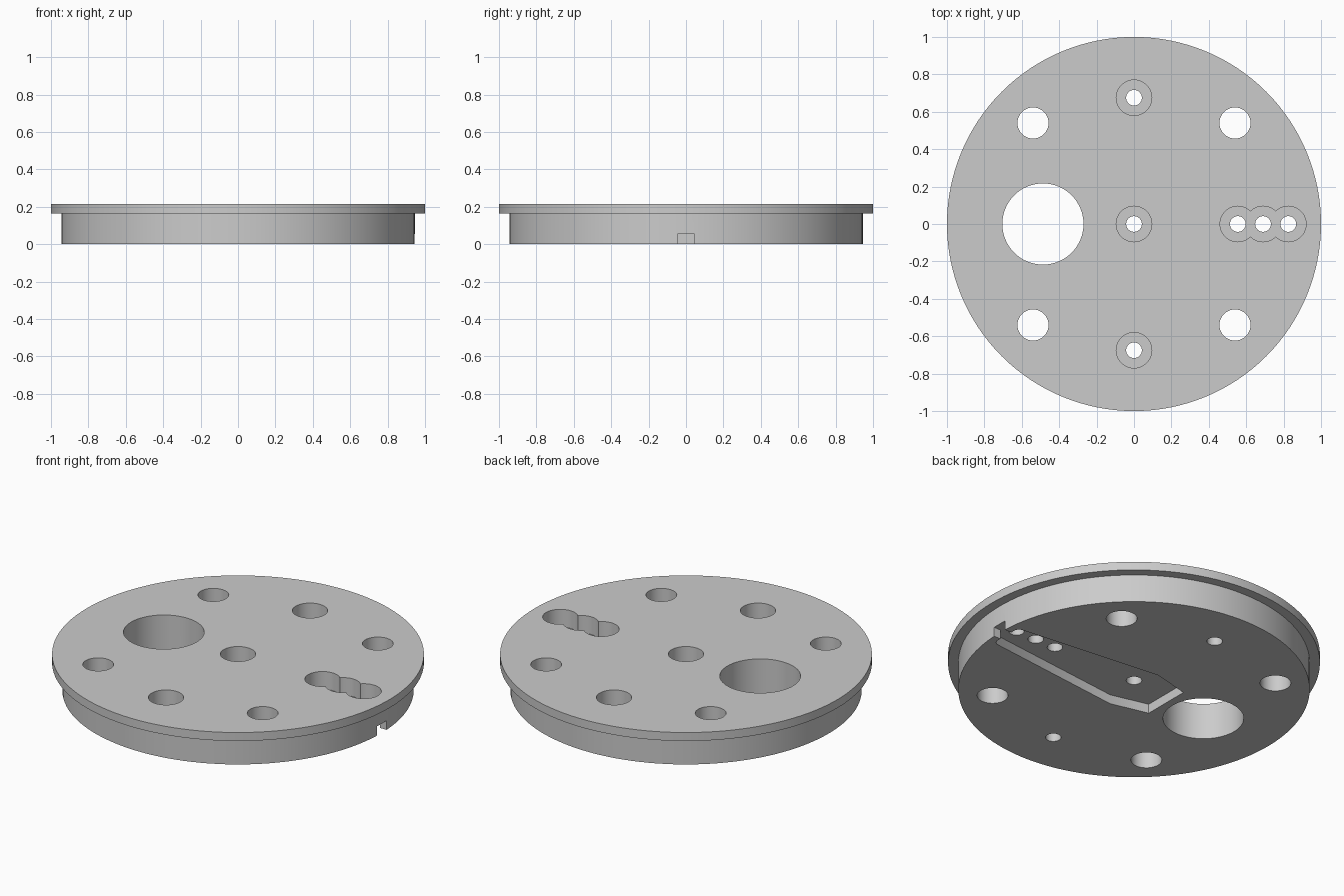
import bpy, bmesh, math

cube = bpy.data.objects.get("Cube")
if cube:
    bpy.data.objects.remove(cube, do_unlink=True)

grey = bpy.data.materials.new("plain grey")
grey.use_nodes = True
colour = (0.6, 0.6, 0.6, 1)
grey.diffuse_color = colour
grey.node_tree.nodes["Principled BSDF"].inputs["Base Color"].default_value = colour

TOP = 0.215          # top of the flange
FLANGE = 0.165       # underside of the flange
BORE_FLOOR = 0.11    # floor of the counterbores
SLOT_TOP = 0.055     # ceiling of the slot underneath


def make_object(name, bm):
    bmesh.ops.recalc_face_normals(bm, faces=bm.faces)
    mesh = bpy.data.meshes.new(name)
    bm.to_mesh(mesh)
    bm.free()
    mesh.materials.append(grey)
    obj = bpy.data.objects.new(name, mesh)
    bpy.context.collection.objects.link(obj)
    return obj


def prism(name, outline, z0, z1):
    bm = bmesh.new()
    base = bm.faces.new([bm.verts.new((x, y, z0)) for x, y in outline])
    side = bmesh.ops.extrude_face_region(bm, geom=[base])["geom"]
    verts = [v for v in side if isinstance(v, bmesh.types.BMVert)]
    bmesh.ops.translate(bm, verts=verts, vec=(0, 0, z1 - z0))
    # extrusion drops the starting face, so close the open end
    bmesh.ops.holes_fill(bm, edges=[e for e in bm.edges if e.is_boundary])
    return make_object(name, bm)


def circle(x, y, r, n=64):
    angles = [2 * math.pi * i / n for i in range(n)]
    return [(x + r * math.cos(a), y + r * math.sin(a)) for a in angles]


def cut(body, cutter):
    cutter.hide_render = True
    mod = body.modifiers.new("cut", 'BOOLEAN')
    mod.operation = 'DIFFERENCE'
    mod.solver = 'EXACT'
    mod.object = cutter
    bpy.context.view_layer.objects.active = body
    bpy.ops.object.modifier_apply(modifier=mod.name)
    bpy.data.objects.remove(cutter, do_unlink=True)


# Stepped disc: a wide flange over a slightly narrower body
profile = [(0.945, 0), (0.945, FLANGE), (1, FLANGE), (1, TOP)]
bm = bmesh.new()
rings = [[bm.verts.new((x, y, z)) for x, y in circle(0, 0, r, 128)] for r, z in profile]
for low, high in zip(rings, rings[1:]):
    for i in range(len(low)):
        bm.faces.new((low[i - 1], low[i], high[i], high[i - 1]))
bm.faces.new(rings[0])
bm.faces.new(rings[-1])
disc = make_object("flanged_disc", bm)

# Tapered slot underneath, with a narrow neck opening on the rim
half = [(1.1, 0.045), (0.9, 0.045), (0.9, 0.075), (0.893, 0.092), (0.876, 0.102),
        (0, 0.2), (-0.225, 0.145)]
outline = half + [(x, -y) for x, y in reversed(half)]
cut(disc, prism("slot_cutter", outline, -0.1, SLOT_TOP))

# Plain through holes
plain = [(sx * 0.54, sy * 0.54, 0.083) for sx in (-1, 1) for sy in (-1, 1)]
for x, y, r in plain + [(-0.487, 0, 0.217)]:
    cut(disc, prism("hole_cutter", circle(x, y, r), -0.1, 0.4))

# Counterbored screw holes
for x, y in [(0, 0), (0, 0.675), (0, -0.675), (0.555, 0), (0.69, 0), (0.825, 0)]:
    cut(disc, prism("bore_cutter", circle(x, y, 0.095), BORE_FLOOR, 0.4))
    cut(disc, prism("screw_cutter", circle(x, y, 0.042, 32), -0.1, 0.3))

# Smooth round walls, keep crisp edges
bpy.ops.object.select_all(action='DESELECT')
disc.select_set(True)
bpy.context.view_layer.objects.active = disc
bpy.ops.object.shade_smooth_by_angle(angle=math.radians(30))
